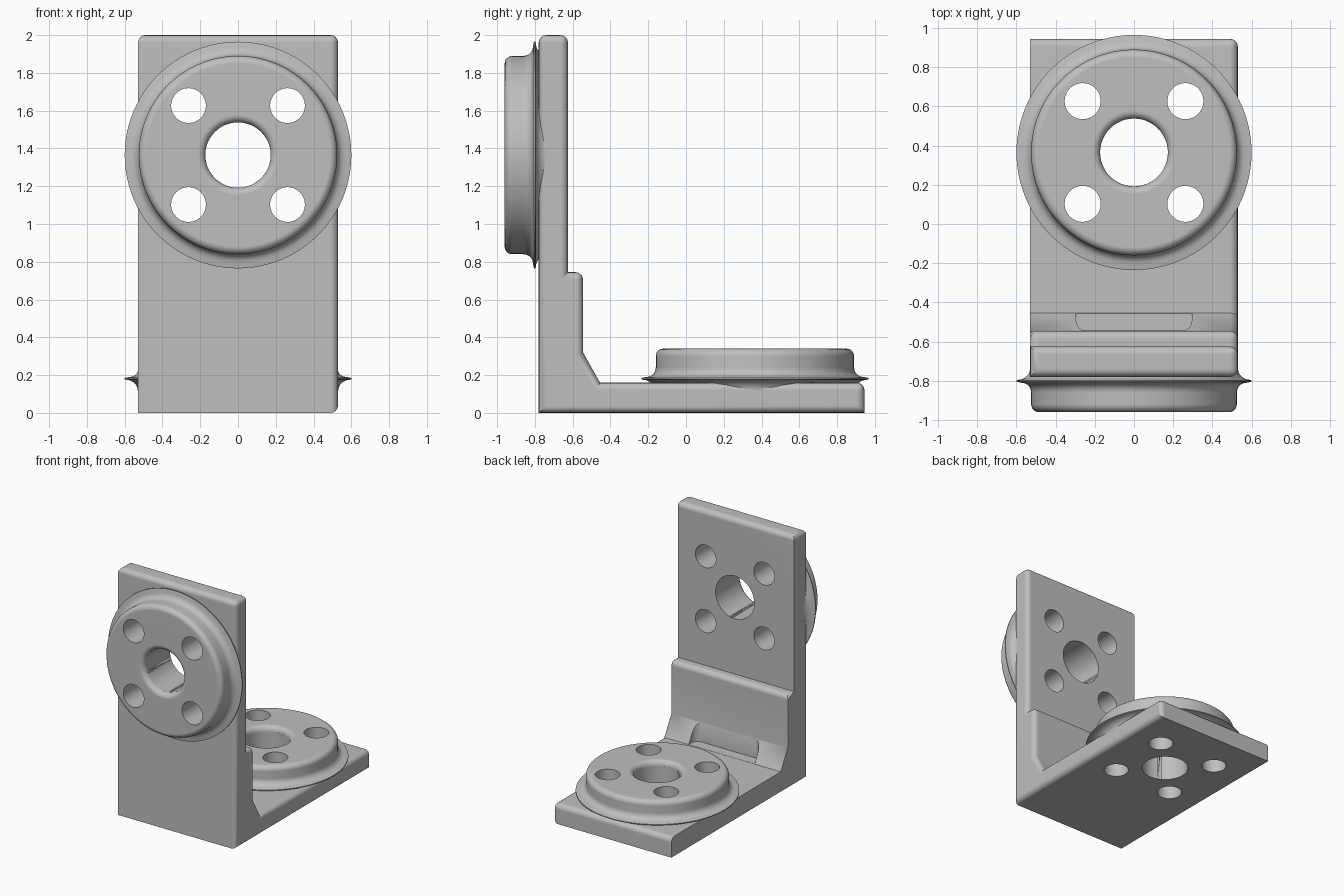
import bpy, bmesh, math
from mathutils import Matrix, Vector

if "Cube" in bpy.data.objects:
    bpy.data.objects.remove(bpy.data.objects["Cube"], do_unlink=True)

GREY = (0.52, 0.52, 0.52, 1)
metal = bpy.data.materials.new("plain grey")
metal.use_nodes = True
metal.diffuse_color = GREY
metal.node_tree.nodes["Principled BSDF"].inputs["Base Color"].default_value = GREY

HALF = 0.53          # half width of the bracket
HUB, FLANGE = 0.525, 0.6
BORE, BOLT, BOLT_POS = 0.173, 0.092, 0.262


def make_object(name, bm):
    bmesh.ops.recalc_face_normals(bm, faces=bm.faces[:])
    mesh = bpy.data.meshes.new(name)
    bm.to_mesh(mesh)
    bm.free()
    mesh.materials.append(metal)
    ob = bpy.data.objects.new(name, mesh)
    bpy.context.scene.collection.objects.link(ob)
    return ob


def arc(cx, cy, r, start, end, steps=6):
    angles = [math.radians(start + (end - start) * i / steps) for i in range(steps + 1)]
    return [(cx + r * math.cos(a), cy + r * math.sin(a)) for a in angles]


def lathe(name, profile, matrix, steps=96):
    bm = bmesh.new()
    verts = [bm.verts.new((r, 0, h)) for r, h in profile]
    edges = [bm.edges.new(pair) for pair in zip(verts, verts[1:])]
    bmesh.ops.spin(bm, geom=verts + edges, axis=(0, 0, 1), cent=(0, 0, 0),
                   angle=math.tau, steps=steps)
    bmesh.ops.remove_doubles(bm, verts=bm.verts[:], dist=1e-4)
    bm.transform(matrix)
    return make_object(name, bm)


def bracket():
    # L section, given as (y, z), extruded across the width
    section = [(-0.78, 0), (0.945, 0), (0.945, 0.16), (-0.455, 0.16), (-0.545, 0.32),
               (-0.545, 0.745), (-0.625, 0.745), (-0.625, 2), (-0.78, 2)]
    bm = bmesh.new()
    face = bm.faces.new([bm.verts.new((-HALF, y, z)) for y, z in section])
    out = bmesh.ops.extrude_face_region(bm, geom=[face], use_keep_orig=True)
    moved = [g for g in out["geom"] if isinstance(g, bmesh.types.BMVert)]
    bmesh.ops.translate(bm, verts=moved, vec=(2 * HALF, 0, 0))
    bmesh.ops.recalc_face_normals(bm, faces=bm.faces[:])

    # Round the left side, the top, the ledge and the far upper edge
    def rounded(edge):
        a, b = (v.co for v in edge.verts)
        if a.x > 0 and b.x > 0:
            return True
        if a.x < 0 and b.x < 0:
            return abs(a.z - b.z) < 1e-4 and a.z > 0.7
        return a.z > 1.9 or (a.z > 0.7 and a.y > -0.6) or (a.z > 0.1 and a.y > 0.9)
    bmesh.ops.bevel(bm, geom=[e for e in bm.edges if rounded(e)], offset=0.04,
                    segments=4, profile=0.5, affect='EDGES', clamp_overlap=True)
    return make_object("angle_bracket", bm)


def pocket():
    # Space between the two gussets, with rounded inner corners
    bm = bmesh.new()
    bmesh.ops.create_cube(bm, size=1)
    bm.transform(Matrix.Translation((0, -0.444, 0.361)) @ Matrix.Diagonal((0.59, 0.2, 0.4, 1)))
    corners = [e for e in bm.edges if all(v.co.y < -0.5 for v in e.verts)
               and abs(e.verts[0].co.z - e.verts[1].co.z) > 0.1]
    bmesh.ops.bevel(bm, geom=corners, offset=0.05, segments=4, profile=0.5, affect='EDGES')
    return make_object("pocket_cutter", bm)


def combine(target, tool, operation):
    mod = target.modifiers.new(operation.lower(), 'BOOLEAN')
    mod.operation, mod.solver, mod.object = operation, 'EXACT', tool
    bpy.context.view_layer.objects.active = target
    bpy.ops.object.modifier_apply(modifier=mod.name)
    bpy.data.objects.remove(tool, do_unlink=True)


# Mounting hub: dished bore, rounded rim, concave skirt and thin flange lip
hub_profile = ([(0, 0.14)] + arc(BORE + 0.04, 0.14, 0.04, 180, 90)
               + arc(HUB - 0.04, 0.14, 0.04, 90, 0)
               + arc(HUB + 0.05, 0.08, 0.05, 180, 270, 5)
               + [(FLANGE, 0.025), (FLANGE, 0.018)]
               + arc(FLANGE - 0.01, -0.045, 0.06, 90, 180, 5)
               + [(HUB, -0.06), (0, -0.06)])

# Each hub's axis points along its local z, starting on the plate surface
places = {"base": Matrix.Translation((0, 0.365, 0.16)),
          "upright": Matrix.Translation((0, -0.78, 1.365)) @ Matrix.Rotation(math.pi / 2, 4, 'X')}

body = bracket()
combine(body, pocket(), 'DIFFERENCE')
for place, matrix in places.items():
    combine(body, lathe(place + "_hub", hub_profile, matrix), 'UNION')

# Centre bore and four bolt holes through each hub and plate
for place, matrix in places.items():
    holes = [(0, 0, BORE)] + [(sx * BOLT_POS, sy * BOLT_POS, BOLT)
                              for sx in (-1, 1) for sy in (-1, 1)]
    for x, y, r in holes:
        shape = [(0, -0.3), (r, -0.3), (r, 0.3), (0, 0.3)]
        cutter = lathe(place + "_hole", shape, matrix @ Matrix.Translation((x, y, 0)), 48)
        combine(body, cutter, 'DIFFERENCE')

# Smooth the curves and keep the flats flat
bpy.ops.object.select_all(action='DESELECT')
body.select_set(True)
bpy.context.view_layer.objects.active = body
bpy.ops.object.shade_smooth_by_angle(angle=math.radians(30))
normals = body.modifiers.new("flat_faces", 'WEIGHTED_NORMAL')
normals.keep_sharp = True
